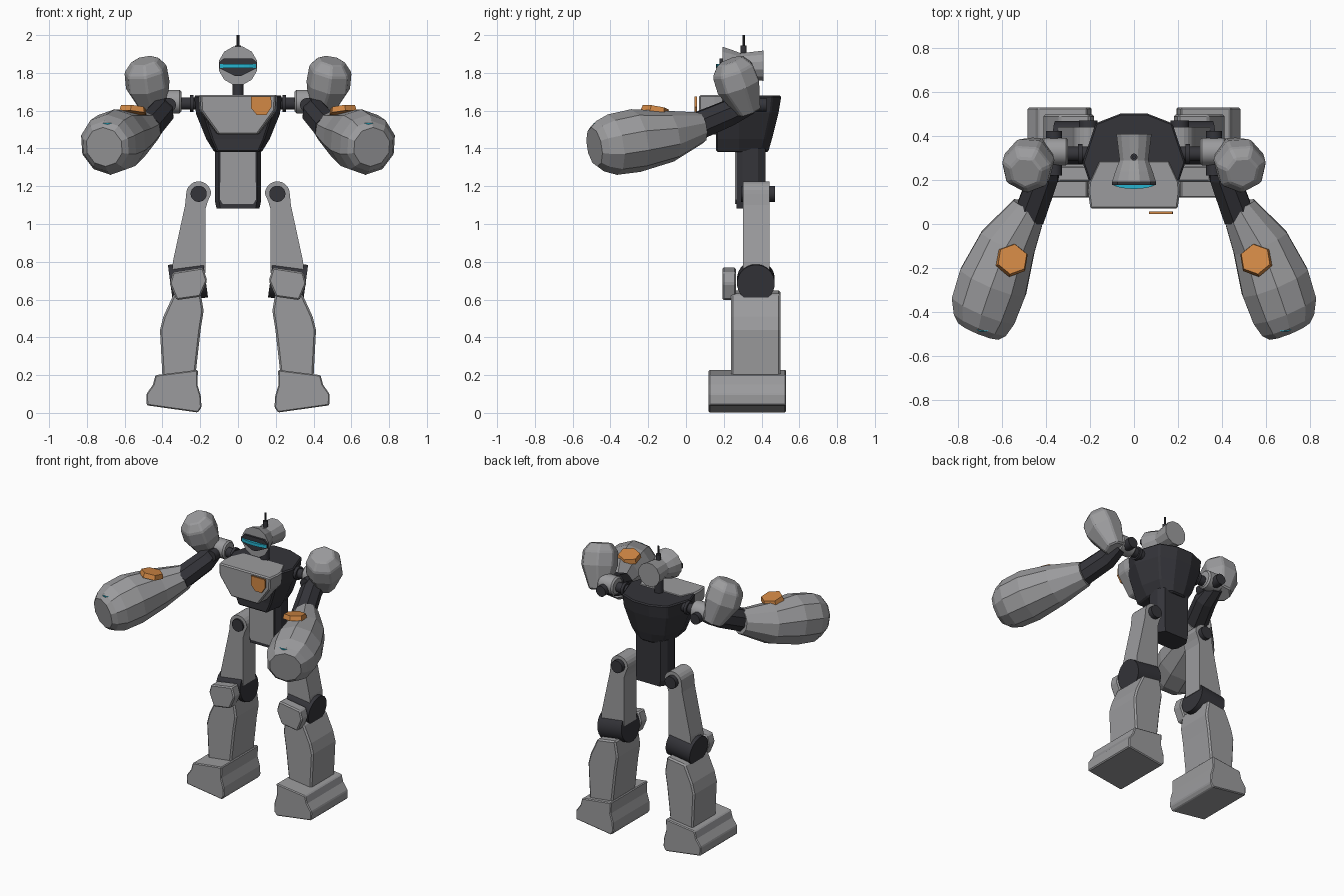
import bpy, bmesh, math
from mathutils import Vector

if "Cube" in bpy.data.objects:
    bpy.data.objects.remove(bpy.data.objects["Cube"])


def material(name, rgb):
    m = bpy.data.materials.new(name)
    m.diffuse_color = (*rgb, 1)
    m.use_nodes = True
    m.node_tree.nodes["Principled BSDF"].inputs["Base Color"].default_value = m.diffuse_color
    return m


GRAY = material("armour gray", (0.33, 0.33, 0.34))
DARK = material("joint charcoal", (0.035, 0.035, 0.042))
ORANGE = material("orange", (0.65, 0.25, 0.06))
CYAN = material("cyan", (0.02, 0.45, 0.62))


def loft(name, rings, mat, side=1, bevel=0.0):
    """Skin equal-length point rings and cap both ends; side=-1 mirrors in x."""
    bm = bmesh.new()
    vs = [[bm.verts.new((p[0] * side, p[1], p[2])) for p in r] for r in rings]
    n = len(vs[0])
    for a, b in zip(vs, vs[1:]):
        for i in range(n):
            j = (i + 1) % n
            bm.faces.new((a[i], a[j], b[j], b[i]))
    bm.faces.new(vs[0])
    bm.faces.new(vs[-1])
    bmesh.ops.recalc_face_normals(bm, faces=bm.faces)
    me = bpy.data.meshes.new(name)
    bm.to_mesh(me)
    bm.free()
    me.materials.append(mat)
    ob = bpy.data.objects.new(name, me)
    bpy.context.collection.objects.link(ob)
    if bevel:
        mod = ob.modifiers.new("edge", 'BEVEL')
        mod.width, mod.segments, mod.limit_method = bevel, 1, 'ANGLE'
    return ob


def prism(name, pts, y0, y1, mat, side=1, bevel=0.0):
    """Front outline (x, z) extruded from y0 to y1."""
    return loft(name, [[(x, y, z) for x, z in pts] for y in (y0, y1)], mat, side, bevel)


def tube(name, centres, radii, n, mat, side=1, rot=0.0, smooth=False, bevel=0.0):
    """Round rings, all square to the line from first to last centre."""
    d = (Vector(centres[-1]) - Vector(centres[0])).normalized()
    up = Vector((0, 0, 1)) if abs(d.z) < 0.9 else Vector((0, 1, 0))
    u = d.cross(up).normalized()
    v = u.cross(d)
    ang = [rot + 2 * math.pi * i / n for i in range(n)]
    rings = [[Vector(c) + r * (u * math.cos(a) + v * math.sin(a)) for a in ang]
             for c, r in zip(centres, radii)]
    ob = loft(name, rings, mat, side, bevel)
    if smooth:
        bpy.context.view_layer.objects.active = ob
        ob.select_set(True)
        bpy.ops.object.shade_smooth_by_angle(angle=math.radians(35))
        ob.select_set(False)
    return ob


def rod(name, a, b, r, mat, side=1, n=20, bevel=0.0):
    return tube(name, [a, b], [r, r], n, mat, side, math.pi / n, True, bevel)


def both(half):
    """Complete a right-half outline, listed top to bottom, with its mirror."""
    return half + [(-x, y) for x, y in reversed(half)]


# torso shell
torso = []
for z, half in ((1.68, [(.06, .505), (.175, .46), (.235, .28), (.19, .15)]),
                (1.59, [(.06, .49), (.17, .45), (.225, .28), (.185, .15)]),
                (1.45, [(.05, .455), (.135, .42), (.168, .28), (.14, .16)]),
                (1.38, [(.04, .435), (.10, .40), (.125, .28), (.11, .16)])):
    torso.append([(x, y, z) for x, y in both(half)])
loft("torso_shell", torso, DARK, bevel=.008)

# chest armour
chest = both([(.21, 1.684), (.205, 1.60), (.11, 1.475)])
loft("chest_armour", [[(x * s, y, z) for x, z in chest]
                      for y, s in ((.07, .95), (.15, 1.0), (.19, .98), (.29, .76))],
     GRAY, bevel=.008)
prism("chest_badge", [(.068, 1.675), (.175, 1.675), (.178, 1.62), (.15, 1.577),
                      (.10, 1.577), (.068, 1.615)], .046, .058, ORANGE)

# abdomen
waist = both([(.095, .42), (.122, .38), (.122, .30), (.10, .267)])
loft("abdomen", [[(x * s, y, z) for x, y in waist]
                 for z, s in ((1.40, 1), (1.12, 1), (1.082, .93))], DARK)
prism("abdomen_plate", both([(.092, 1.39), (.095, 1.13), (.08, 1.105)]), .26, .269, GRAY)

# head
rod("neck", (0, .30, 1.66), (0, .30, 1.79), .03, DARK)
tube("head", [(0, .41, 1.838), (0, .29, 1.838), (0, .24, 1.838), (0, .192, 1.838)],
     [.083, .068, .088, .104], 12, GRAY, rot=math.pi / 12)
prism("face_recess", both([(.075, 1.877), (.10, 1.855), (.10, 1.825), (.015, 1.783)]),
      .178, .194, DARK)
visor = [(.10 * math.cos(a), .186 - .026 * math.sin(a))
         for a in [math.pi * i / 10 for i in range(11)]]
loft("visor", [[(x, y, z) for x, y in visor] for z in (1.826, 1.848)], CYAN)
rod("antenna_base", (0, .305, 1.89), (0, .305, 1.945), .016, DARK)
rod("antenna", (0, .305, 1.93), (0, .305, 2.0), .007, DARK, n=10)

for s, tag in ((1, "left"), (-1, "right")):
    # shoulder joint
    rod(f"shoulder_axle_{tag}", (.19, .32, 1.638), (.305, .32, 1.638), .033, DARK, s)
    rod(f"shoulder_collar_{tag}", (.235, .32, 1.638), (.255, .32, 1.638), .045, DARK, s)
    rod(f"shoulder_hub_{tag}", (.30, .33, 1.648), (.42, .33, 1.648), .063, GRAY, s, bevel=.01)
    rod(f"shoulder_pin_{tag}", (.365, .22, 1.63), (.365, .425, 1.63), .037, DARK, s)

    # shoulder armour
    tube(f"shoulder_armour_{tag}",
         [(.495, .235, 1.865), (.49, .25, 1.815), (.478, .28, 1.73), (.44, .335, 1.59)],
         [.075, .118, .122, .068], 7, GRAY, s, rot=.3, bevel=.008)

    # upper arm
    tube(f"upper_arm_{tag}", [(.40, .33, 1.635), (.41, .22, 1.585), (.48, .03, 1.505)],
         [.06, .073, .078], 8, DARK, s, rot=math.pi / 8)

    # forearm
    tube(f"forearm_{tag}",
         [(.475, .08, 1.51), (.575, -.085, 1.465), (.642, -.265, 1.442),
          (.685, -.39, 1.42), (.70, -.455, 1.412), (.708, -.485, 1.408)],
         [.082, .136, .168, .162, .135, .105], 10, GRAY, s, rot=math.pi / 10)
    tube(f"forearm_plate_{tag}", [(.557, -.165, 1.588), (.554, -.16, 1.619)],
         [.078, .07], 6, ORANGE, s, rot=.35)
    light = [(.688 + .03 * math.cos(a), -.475 + .016 * math.sin(a))
             for a in [math.pi * i / 6 for i in range(12)]]
    loft(f"forearm_light_{tag}", [[(x, y, z) for x, y in light] for z in (1.50, 1.535)],
         CYAN, s)

    # hip and thigh, one rounded outline
    arc = [(.208 + .066 * math.cos(a), 1.16 + .066 * math.sin(a))
           for a in [math.pi * i / 10 for i in range(11)]]
    prism(f"thigh_{tag}", arc + [(.16, 1.12), (.172, 1.08), (.172, .74), (.35, .71), (.345, .80),
                                 (.28, 1.10)], .302, .442, GRAY, s)
    rod(f"hip_pin_{tag}", (.208, .29, 1.16), (.208, .472, 1.16), .043, DARK, s)

    # knee
    rod(f"knee_drum_{tag}", (.172, .37, .71), (.358, .37, .685), .10, DARK, s, n=24)
    prism(f"knee_guard_{tag}", [(.185, .77), (.345, .745), (.362, .685), (.325, .597),
                                (.20, .615), (.163, .70)], .192, .265, GRAY, s, .008)

    # shin
    prism(f"shin_{tag}", [(.20, .65), (.34, .63), (.395, .51), (.413, .44), (.40, .19),
                          (.225, .20), (.198, .44), (.182, .54)], .238, .50, GRAY, s, .01)

    # foot
    prism(f"foot_{tag}", [(.212, .228), (.437, .20), (.45, .15), (.485, .10), (.483, .04),
                          (.212, .002), (.193, .03), (.197, .09), (.215, .15)],
          .12, .53, GRAY, s, .006)
